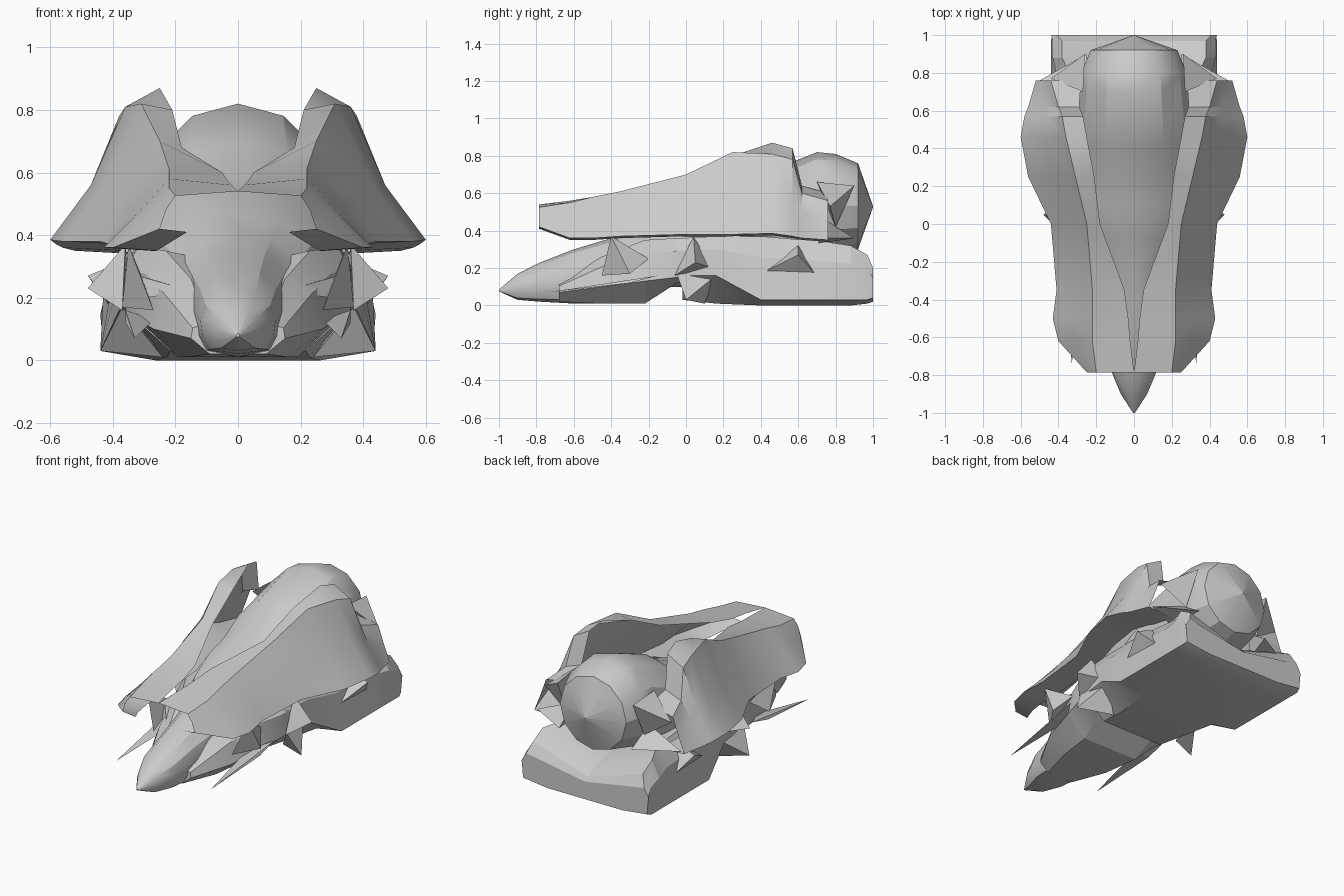
import bpy, bmesh, math

old = bpy.data.objects.get("Cube")
if old:
    bpy.data.objects.remove(old, do_unlink=True)

grey = bpy.data.materials.new("plain grey")
grey.use_nodes = True
COLOUR = (.6, .6, .6, 1)
grey.diffuse_color = COLOUR
grey.node_tree.nodes["Principled BSDF"].inputs["Base Color"].default_value = COLOUR


def finish(name, bm, angle):
    """Turn a half mesh into a mirrored, shaded object."""
    geometry = bm.verts[:] + bm.edges[:] + bm.faces[:]
    bmesh.ops.mirror(bm, geom=geometry, axis='X', merge_dist=.001)
    bmesh.ops.remove_doubles(bm, verts=bm.verts[:], dist=.001)
    bmesh.ops.recalc_face_normals(bm, faces=bm.faces[:])
    mesh = bpy.data.meshes.new(name)
    bm.to_mesh(mesh)
    bm.free()
    mesh.materials.append(grey)
    obj = bpy.data.objects.new(name, mesh)
    bpy.context.collection.objects.link(obj)
    bpy.ops.object.select_all(action='DESELECT')
    obj.select_set(True)
    bpy.context.view_layer.objects.active = obj
    bpy.ops.object.shade_smooth_by_angle(angle=math.radians(angle))
    return obj


def loft(name, sections, angle=30, capped=False):
    """Skin a row of half cross-sections given as (y, [(x, z), ...])."""
    bm = bmesh.new()
    rows = [[bm.verts.new((x, y, z)) for x, z in points] for y, points in sections]
    for front, back in zip(rows, rows[1:]):
        for i in range(len(front) - 1):
            bm.faces.new((front[i], front[i + 1], back[i + 1], back[i]))
    if capped:
        bm.faces.new(rows[0])
        bm.faces.new(rows[-1])
    return finish(name, bm, angle)


def spikes(name, tip, *base):
    """Make a mirrored pair of pointed blades: a tip joined to a base polygon."""
    bm = bmesh.new()
    point = bm.verts.new(tip)
    ring = [bm.verts.new(corner) for corner in base]
    for a, b in zip(ring, ring[1:] + ring[:1]):
        bm.faces.new((point, a, b))
    bm.faces.new(ring)
    return finish(name, bm, 1)


def oval(width, top, bottom, boxy, steps=6):
    """Half of an upright oval from top to bottom; boxy squares its lower half."""
    middle, radius = (top + bottom) / 2, (top - bottom) / 2
    points = []
    for i in range(steps + 1):
        turn = math.pi * i / steps
        side = max(math.sin(turn), 0)
        if boxy and i > steps / 2:
            side = side ** .4
        points.append((width * side, middle + radius * math.cos(turn)))
    points[-1] = (0, bottom)
    return points


def trough(hollow, rim, foot, floor):
    """Half of a dished block: hollow centre, raised rim, bulging wall, flat floor."""
    wall = ((rim[0] + foot[0]) / 2 + .02, (rim[1] * 2 + foot[1]) / 3)
    return [(0, hollow), rim, wall, foot, (foot[0] * .6, floor), (0, floor)]


def shell_strip(inner, ridge, side, lower):
    """Open strip of the shell, with a lip turned in below the lower edge."""
    lip = (lower[0] * .65, lower[1] - .01)
    return [inner, ridge, side, lower, lip]


# Pointed snout rising into the rounded back and the rear barrel
body_sizes = [
    (-1, .005, .085, .075), (-.9, .07, .17, .03), (-.78, .12, .23, .02),
    (-.6, .14, .3, .01), (-.4, .17, .36, .01), (-.22, .22, .42, .01),
    (-.08, .28, .47, .1), (.1, .31, .56, .1), (.25, .32, .6, .1),
    (.4, .32, .7, .15), (.7, .29, .82, .24), (.8, .28, .81, .27),
    (.92, .23, .76, .3), (1, .002, .53, .526),
]
loft("body_and_barrel", [(y, oval(w, t, b, y < 0)) for y, w, t, b in body_sizes], 28)

# Open shell, from the joined front edge to the spread rear ends
shell_lines = [
    (-.785, (0, .54), (.2, .525), (.23, .48), (.25, .42)),
    (-.62, (.02, .56), (.22, .55), (.31, .46), (.4, .36)),
    (-.5, (.03, .57), (.22, .58), (.33, .46), (.43, .36)),
    (-.35, (.05, .6), (.22, .61), (.33, .48), (.41, .37)),
    (0, (.18, .68), (.25, .7), (.37, .52), (.44, .38)),
    (.25, (.21, .8), (.31, .82), (.43, .56), (.56, .38)),
    (.46, (.25, .87), (.36, .81), (.47, .56), (.6, .385)),
    (.57, (.27, .84), (.38, .78), (.47, .56), (.58, .37)),
    (.62, (.29, .64), (.4, .6), (.47, .5), (.56, .36)),
    (.76, (.28, .6), (.44, .56), (.48, .45), (.52, .35)),
]
loft("side_shell", [(y, shell_strip(*corners)) for y, *corners in shell_lines], 32)

# Cheeks at the sides of the snout, cut away underneath at the back
cheek_lines = [
    (-.68, .1, (.1, .12), (.15, .07), .02),
    (-.45, .2, (.15, .26), (.27, .1), .01),
    (-.22, .3, (.23, .35), (.32, .13), .01),
    (-.05, .3, (.32, .36), (.36, .15), .12),
    (.05, .3, (.32, .36), (.36, .16), .13),
]
loft("cheeks", [(y, trough(*shape)) for y, *shape in cheek_lines], 20, True)

# Low rear hull with a flat underside and a hollow for the barrel
hull_lines = [
    (-.02, .3, (.32, .36), (.36, .16), .03),
    (.16, .3, (.32, .37), (.38, .16), .01),
    (.4, .3, (.32, .37), (.44, .03), 0),
    (.75, .22, (.32, .34), (.44, .03), 0),
    (.88, .2, (.38, .32), (.44, .03), 0),
    (.97, .15, (.38, .27), (.44, .03), .01),
    (1, .13, (.41, .2), (.43, .04), .02),
]
loft("lower_hull", [(y, trough(*shape)) for y, *shape in hull_lines], 20, True)

# Jagged blades along the flanks
spikes("front_tusk", (.33, -.74, .07), (.36, -.15, .16), (.36, -.3, .12), (.27, -.3, .13))
spikes("upper_tusk", (.35, -.4, .37), (.27, -.45, .16), (.37, -.3, .17), (.3, -.2, .25))
spikes("cheek_fin", (.14, -.5, .22), (.32, -.27, .27), (.3, -.33, .2), (.2, -.25, .24))
spikes("middle_fin", (.48, .05, .23), (.36, .04, .37), (.37, -.06, .16), (.34, .14, .2))
spikes("middle_foot", (.44, 0, .03), (.37, -.05, .17), (.34, .16, .16), (.24, .1, .01))
spikes("rear_fin", (.48, .6, .27), (.4, .4, .17), (.4, .7, .16), (.36, .6, .32))

# Links between the shell and the barrel
spikes("barrel_link", (.44, .77, .53), (.26, .9, .64), (.27, .7, .66), (.27, .8, .42))
spikes("rear_link", (.5, .76, .36), (.25, .9, .36), (.26, .74, .46), (.3, .7, .33))
